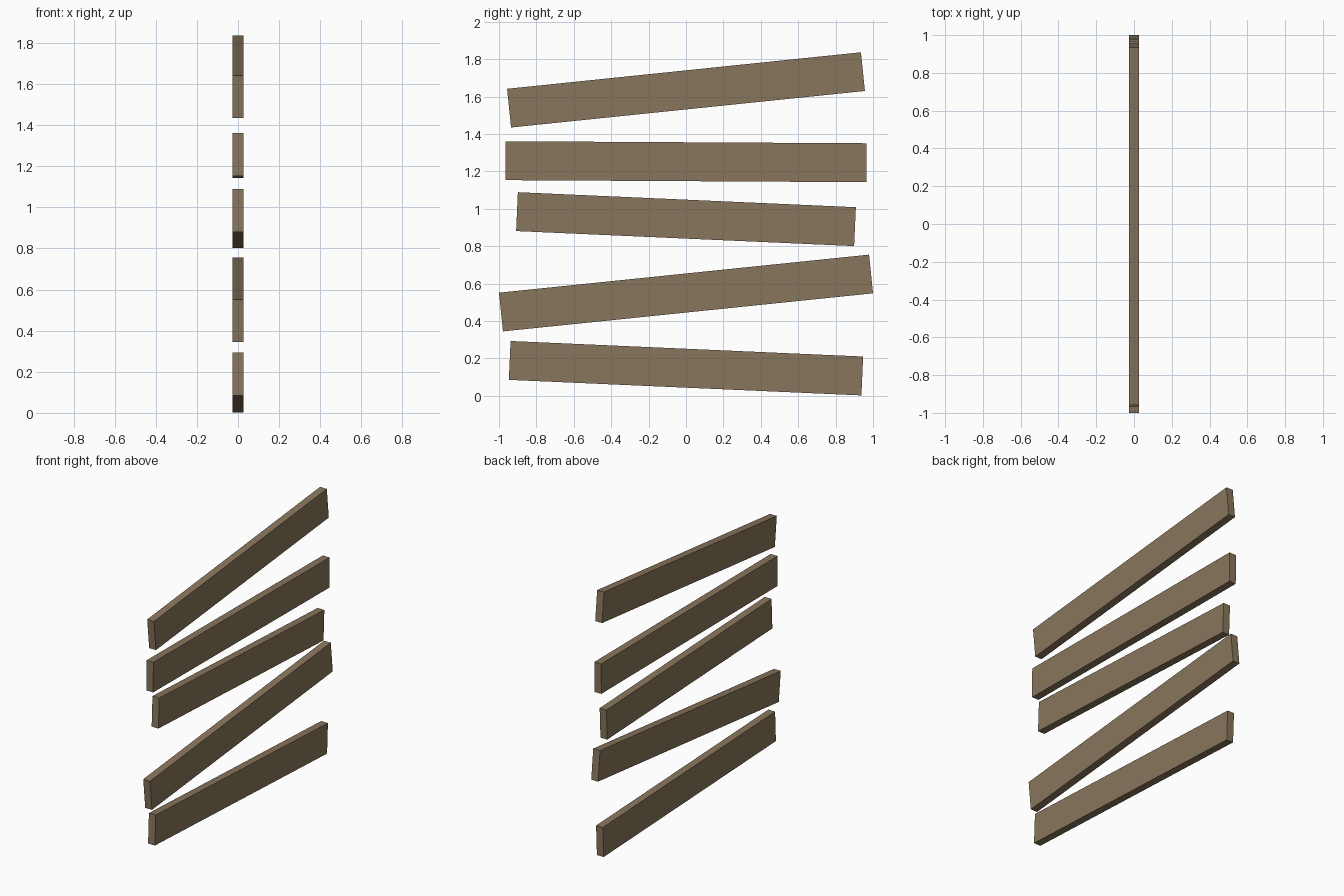
import bpy
import math

if "Cube" in bpy.data.objects:
    bpy.data.objects.remove(bpy.data.objects["Cube"])

# One weathered wood colour
wood = bpy.data.materials.new("weathered_wood")
wood.diffuse_color = (0.25, 0.18, 0.11, 1.0)
wood.use_nodes = True
wood.node_tree.nodes["Principled BSDF"].inputs["Base Color"].default_value = wood.diffuse_color

THICKNESS, HEIGHT = 0.052, 0.208


def plank(name, z, length, tilt):
    """Flat board along y, tilted in the y-z plane (degrees, up towards +y)."""
    bpy.ops.mesh.primitive_cube_add(size=1, location=(0, 0, z),
                                    rotation=(math.radians(tilt), 0, 0))
    board = bpy.context.object
    board.name = name
    board.scale = (THICKNESS, length, HEIGHT)
    board.data.materials.append(wood)


# Stack of loose boards, bottom to top: height of centre, length, tilt
boards = [
    (0.148, 1.887, -2.52),
    (0.550, 1.989, 5.87),
    (0.945, 1.809, -2.54),
    (1.252, 1.930, -0.32),
    (1.636, 1.902, 5.89),
]
for i, (z, length, tilt) in enumerate(boards, 1):
    plank(f"plank_{i}", z, length, tilt)
